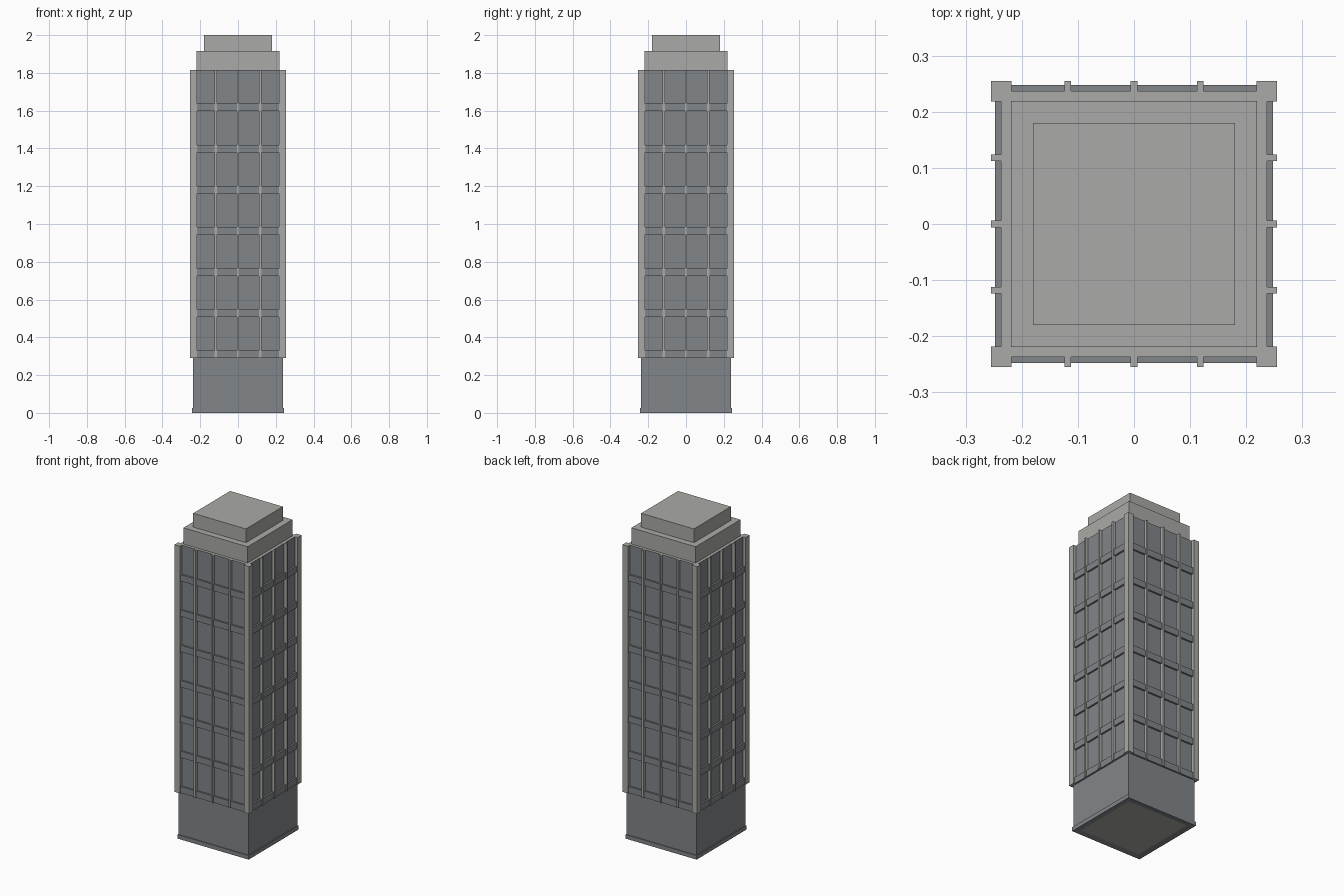
import bpy, bmesh

cube = bpy.data.objects.get("Cube")
if cube:
    bpy.data.objects.remove(cube, do_unlink=True)


def material(name, colour):
    m = bpy.data.materials.new(name)
    m.use_nodes = True
    m.diffuse_color = colour
    m.node_tree.nodes["Principled BSDF"].inputs["Base Color"].default_value = colour
    return m


stone = material("pale_stone", (0.40, 0.40, 0.385, 1))
glass = material("blue_grey_glass", (0.22, 0.238, 0.25, 1))


def add_box(bm, x0, x1, y0, y1, z0, z1):
    verts = bmesh.ops.create_cube(bm, size=1)["verts"]
    for v in verts:
        v.co = (x1 if v.co.x > 0 else x0,
                y1 if v.co.y > 0 else y0,
                z1 if v.co.z > 0 else z0)


def make_object(name, bm, *mats):
    mesh = bpy.data.meshes.new(name)
    bmesh.ops.recalc_face_normals(bm, faces=bm.faces)
    bm.to_mesh(mesh)
    bm.free()
    for m in mats:
        mesh.materials.append(m)
    ob = bpy.data.objects.new(name, mesh)
    bpy.context.collection.objects.link(ob)
    return ob


def block(name, half, z0, z1, *mats):
    bm = bmesh.new()
    add_box(bm, -half, half, -half, half, z0, z1)
    return make_object(name, bm, *mats)


BASE_TOP, ROOF = 0.29, 1.815
CORE, OUTER, INNER = 0.237, 0.255, 0.218
BAND_OUT = 0.248
FLOORS = 7
PITCH = (ROOF - BASE_TOP) / FLOORS
BAND_HEIGHT = 0.04

# Base, with a wider plinth whose underside has a stone inset
block("base", 0.238, 0.02, BASE_TOP, glass)
plinth = block("plinth", 0.243, 0, 0.025, glass, stone)
bm = bmesh.new()
bm.from_mesh(plinth.data)
bm.normal_update()
bottom = [f for f in bm.faces if f.normal.z < -0.9]
bmesh.ops.inset_region(bm, faces=bottom, thickness=0.05, depth=-0.004)
for f in bottom:
    f.material_index = 1
bm.to_mesh(plinth.data)
bm.free()

# Shaft: glazed walls, stone roof and soffit
shaft = block("glazed_shaft", CORE, BASE_TOP, ROOF, glass, stone)
for p in shaft.data.polygons:
    p.material_index = 1 if abs(p.normal.z) > 0.9 else 0

# Stepped crown
block("lower_crown", 0.219, ROOF, 1.915, stone)
block("upper_crown", 0.18, 1.915, 2.0, stone)

# Corner piers
bm = bmesh.new()
for sx in (-1, 1):
    for sy in (-1, 1):
        xs = sorted((sx * INNER, sx * OUTER))
        ys = sorted((sy * INNER, sy * OUTER))
        add_box(bm, *xs, *ys, BASE_TOP, ROOF)
make_object("corner_piers", bm, stone)


def facade_box(bm, a0, a1, out, z0, z1):
    """One box on each of the four facades."""
    for s in (-1, 1):
        depth = sorted((s * (CORE - 0.01), s * out))
        add_box(bm, a0, a1, *depth, z0, z1)
        add_box(bm, *depth, a0, a1, z0, z1)


# Slim vertical mullions
bm = bmesh.new()
for x in (-0.118, 0, 0.118):
    facade_box(bm, x - 0.006, x + 0.006, OUTER, BASE_TOP, ROOF)
make_object("mullions", bm, stone)

# Spandrel band under each row of windows
bm = bmesh.new()
for i in range(FLOORS):
    z = BASE_TOP + i * PITCH
    facade_box(bm, -INNER, INNER, BAND_OUT, z, z + BAND_HEIGHT)
make_object("spandrel_bands", bm, glass)
